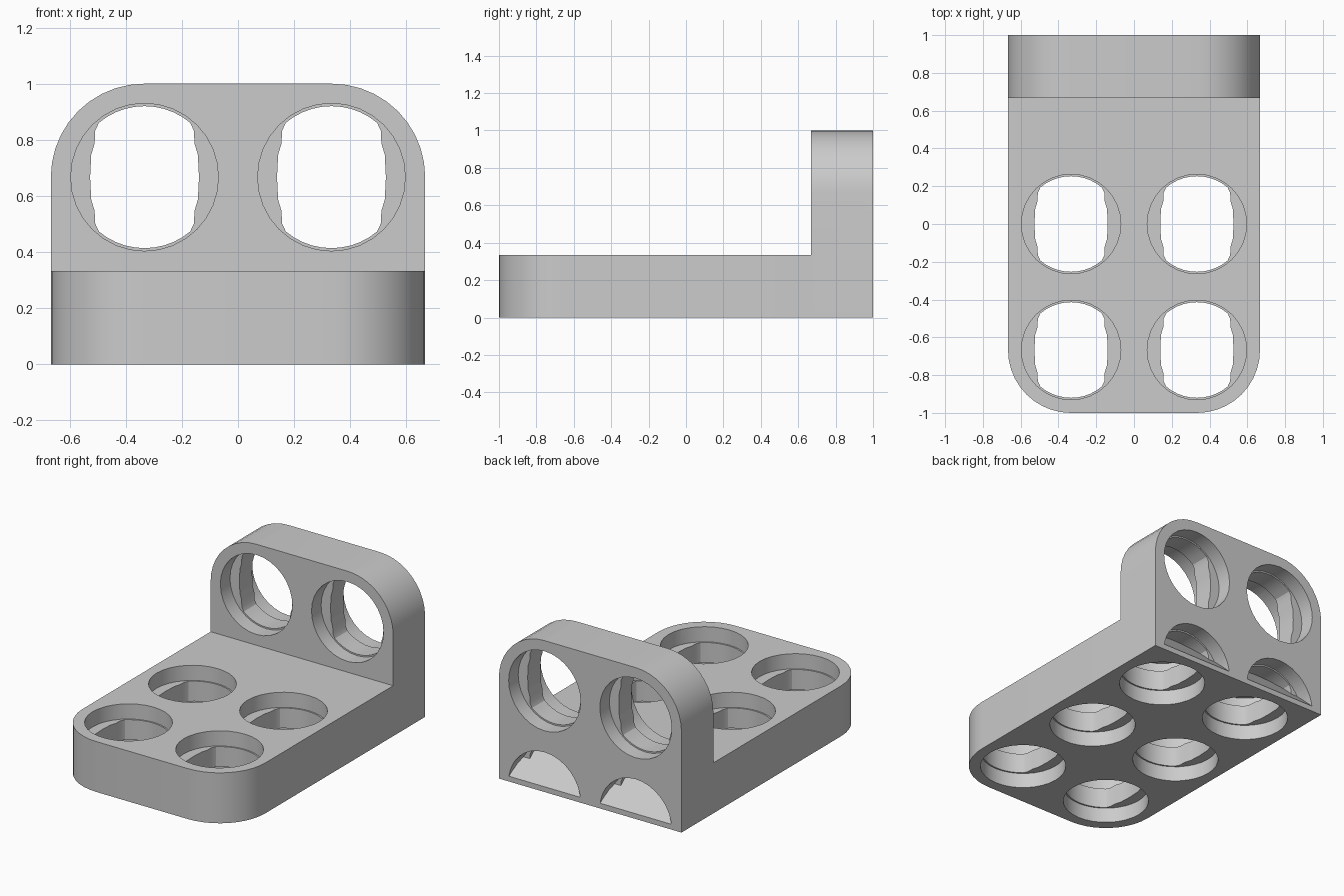
import bpy, bmesh, math
from mathutils import Vector, Matrix

cube = bpy.data.objects.get("Cube")
if cube:
    bpy.data.objects.remove(cube, do_unlink=True)

HALF, THICK, RADIUS = 0.667, 0.333, 0.333
HOLE_R, BORE_R = 0.263, 0.253
LIP = 0.1          # depth of the round recess at each hole mouth
WEB = 0.035        # half offset of the sloped web in the corner

grey = bpy.data.materials.new("light grey plastic")
grey.use_nodes = True
grey.diffuse_color = (0.6, 0.6, 0.6, 1)
grey.node_tree.nodes["Principled BSDF"].inputs["Base Color"].default_value = (0.6, 0.6, 0.6, 1)


def arc(cx, cy, r, a0, a1, n):
    return [(cx + r * math.cos(math.radians(a0 + (a1 - a0) * i / n)),
             cy + r * math.sin(math.radians(a0 + (a1 - a0) * i / n))) for i in range(n + 1)]


def prism(bm, outline, axis, lo, hi, clip=None):
    """Extrude an outline along z (x, y) or y (x, z), optionally keep one side of a plane."""
    def place(p, d):
        return (p[0], p[1], d) if axis == "z" else (p[0], d, p[1])
    part = bmesh.new()
    rings = [[part.verts.new(place(p, d)) for p in outline] for d in (lo, hi)]
    part.faces.new(rings[0])
    part.faces.new(rings[1])
    for i in range(len(outline)):
        j = (i + 1) % len(outline)
        part.faces.new((rings[0][i], rings[0][j], rings[1][j], rings[1][i]))
    if clip:
        point, normal = clip
        bmesh.ops.bisect_plane(part, geom=part.verts[:] + part.edges[:] + part.faces[:],
                               plane_co=point, plane_no=normal, clear_outer=True)
        bmesh.ops.holes_fill(part, edges=[e for e in part.edges if e.is_boundary])
    bmesh.ops.recalc_face_normals(part, faces=part.faces[:])
    temp = bpy.data.meshes.new("temp")
    part.to_mesh(temp)
    part.free()
    bm.from_mesh(temp)
    bpy.data.meshes.remove(temp)


def make_object(name, bm):
    mesh = bpy.data.meshes.new(name)
    bm.to_mesh(mesh)
    bm.free()
    obj = bpy.data.objects.new(name, mesh)
    bpy.context.collection.objects.link(obj)
    mesh.materials.append(grey)
    return obj


def combine(target, tool, operation):
    mod = target.modifiers.new(operation, "BOOLEAN")
    mod.operation, mod.solver, mod.object = operation, "EXACT", tool
    bpy.context.view_layer.objects.active = target
    bpy.ops.object.modifier_apply(modifier=mod.name)
    bpy.data.objects.remove(tool, do_unlink=True)


# Base plate with a rounded front, and upright wall with a rounded top
bm = bmesh.new()
c = HALF - RADIUS
prism(bm, [(HALF, 0.667), (-HALF, 0.667)] + arc(-c, -0.667, RADIUS, 180, 270, 10)
      + arc(c, -0.667, RADIUS, 270, 360, 10), "z", 0, THICK)
bracket = make_object("angle_bracket", bm)
bm = bmesh.new()
prism(bm, [(-HALF, 0), (HALF, 0)] + arc(c, 0.667, RADIUS, 0, 90, 10)
      + arc(-c, 0.667, RADIUS, 90, 180, 10), "y", 0.667, 1)
combine(bracket, make_object("wall", bm), "UNION")


# Bore outline: a round opening narrowed by two shaped side blocks
corner = [(0.194, 0), (0.19, 0.08), (0.178, 0.12), (0.176, 0.165)] + arc(0, 0, BORE_R, 50, 90, 5)
top = corner + [(-x, y) for x, y in reversed(corner[:-1])]
bore_shape = top + [(x, -y) for x, y in reversed(top[1:-1])]
recess_shape = arc(0, 0, HOLE_R, 0, 360, 32)[:-1]

recesses, bores = bmesh.new(), bmesh.new()


def hole(x, v, axis, lo, hi, end, clip=None):
    """One hole from lo to hi; end is how far the cut runs past or stops short of hi."""
    move = lambda shape: [(x + a, v + b) for a, b in shape]
    over = 0.02
    first = lo - over if axis == "z" else lo + end
    last = hi + end if axis == "z" else hi + over
    prism(recesses, move(recess_shape), axis, first, lo + LIP, clip)
    prism(recesses, move(recess_shape), axis, hi - LIP, last, clip)
    prism(bores, move(bore_shape), axis, lo + LIP / 2, hi - LIP / 2, clip)


for x in (-THICK, THICK):
    for y in (-0.667, 0):
        hole(x, y, "z", 0, THICK, 0.02)
    hole(x, 0.667, "y", 0.667, 1, -0.02)
    # Blind hole under the corner, stopped by the sloped web
    hole(x, 0.667, "z", 0, THICK, -0.04, (Vector((0, 1 - WEB, 0)), Vector((0, 1, 1))))
    # Half hole at the foot of the back, floored by the other side of the web
    ramp = (Vector((0, 1, WEB)), Vector((0, -1, -1)))
    prism(recesses, [(x + a, b) for a, b in recess_shape], "y", 1 - LIP, 1.02, ramp)
    prism(bores, [(x + a, b) for a, b in bore_shape], "y", 0.7, 1 - LIP / 2, ramp)

combine(bracket, make_object("recess_cutter", recesses), "DIFFERENCE")
combine(bracket, make_object("bore_cutter", bores), "DIFFERENCE")

# Smooth curves with crisp edges
bpy.ops.object.select_all(action="DESELECT")
bracket.select_set(True)
bpy.context.view_layer.objects.active = bracket
bpy.ops.object.shade_smooth_by_angle(angle=math.radians(25))
